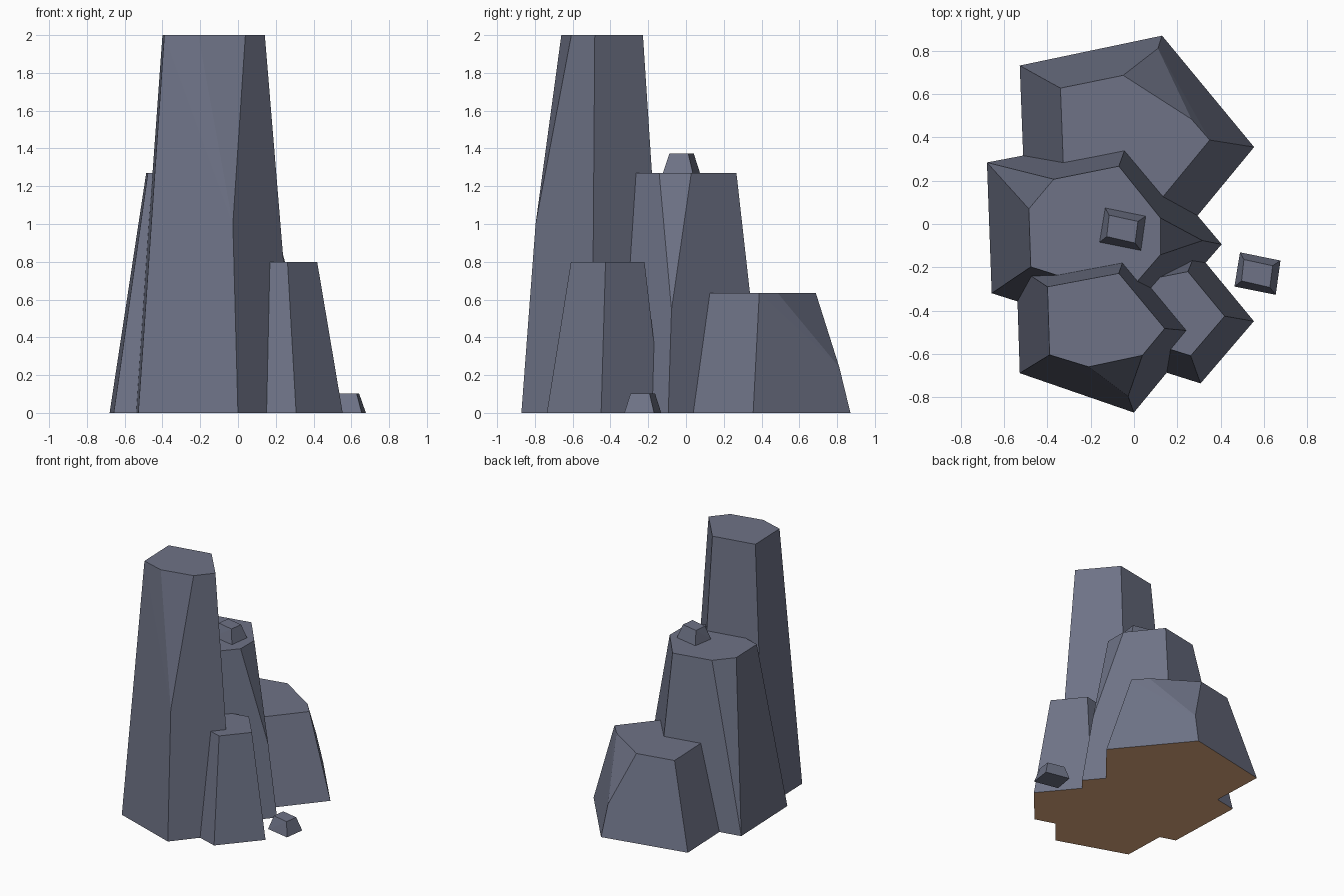
import bpy, bmesh
from mathutils import Vector

if "Cube" in bpy.data.objects:
    bpy.data.objects.remove(bpy.data.objects["Cube"])


def material(name, rgb):
    m = bpy.data.materials.new(name)
    m.diffuse_color = (*rgb, 1)
    m.use_nodes = True
    m.node_tree.nodes["Principled BSDF"].inputs["Base Color"].default_value = m.diffuse_color
    return m


STONE = material("stone grey", (0.156, 0.171, 0.240))
EARTH = material("earth brown", (0.755, 0.408, 0.212))
FLARE = 1.57  # base outline size relative to the top outline


def hull_object(name, points, earth_base):
    bm = bmesh.new()
    for p in points:
        bm.verts.new(p)
    bmesh.ops.convex_hull(bm, input=bm.verts[:])
    loose = [v for v in bm.verts if not v.link_faces]
    bmesh.ops.delete(bm, geom=loose, context='VERTS')
    bmesh.ops.dissolve_limit(bm, angle_limit=0.03, verts=bm.verts[:], edges=bm.edges[:])
    bmesh.ops.recalc_face_normals(bm, faces=bm.faces[:])
    for f in bm.faces:
        f.material_index = int(earth_base and f.normal.z < -0.9)
    me = bpy.data.meshes.new(name)
    bm.to_mesh(me)
    bm.free()
    me.materials.append(STONE)
    if earth_base:
        me.materials.append(EARTH)
    ob = bpy.data.objects.new(name, me)
    bpy.context.collection.objects.link(ob)


def rock(name, centre, height, corners, cuts):
    """Tapered five-sided rock; cuts = {corner: (ridge fraction, top point, top point)}."""
    c = Vector(centre)
    points = []
    for i, corner in enumerate(corners):
        top = Vector(corner)
        base = c + (top - c) * FLARE
        points.append((*base, 0))
        if i in cuts:
            t, a, b = cuts[i]
            points += [(*base.lerp(top, t), height * t), (*a, height), (*b, height)]
        else:
            points.append((*top, height))
    hull_object(name, points, True)


def pebble(name, x, y, z):
    base = [(-.08, .096), (.107, .058), (.085, -.1), (-.106, -.062)]
    top = [(-.062, .063), (.071, .034), (.058, -.066), (-.073, -.036)]
    hull_object(name, [(x + a, y + b, z) for a, b in base]
                + [(x + a, y + b, z + .103) for a, b in top], False)


# Corner order: right, back, back left, front left, front
rock("tall_rock", (-.148, -.457), 2.0,
     [(.142, -.483), (-.07, -.228), (-.40, -.29), (-.39, -.605), (-.054, -.721)],
     {4: (.5, (.039, -.607), (-.21, -.66))})
rock("middle_rock", (-.16, .016), 1.27,
     [(.20, -.054), (-.07, .267), (-.491, .187), (-.477, -.198), (-.045, -.335)],
     {0: (.43, (.122, .028), (.122, -.142)),
      2: (0, (-.486, .07), (-.371, .207))})
rock("back_boulder", (-.01, .445), .635,
     [(.35, .388), (.079, .716), (-.34, .628), (-.325, .235), (.1, .085)],
     {1: (.38, (-.05, .687), (.265, .485))})
rock("right_rock", (.182, -.385), .8,
     [(.419, -.426), (.249, -.22), (-.03, -.275), (-.02, -.52), (.262, -.609)], {})

# Loose stones
pebble("ground_pebble", .57, -.227, 0)
pebble("top_pebble", -.053, -.022, 1.27)
